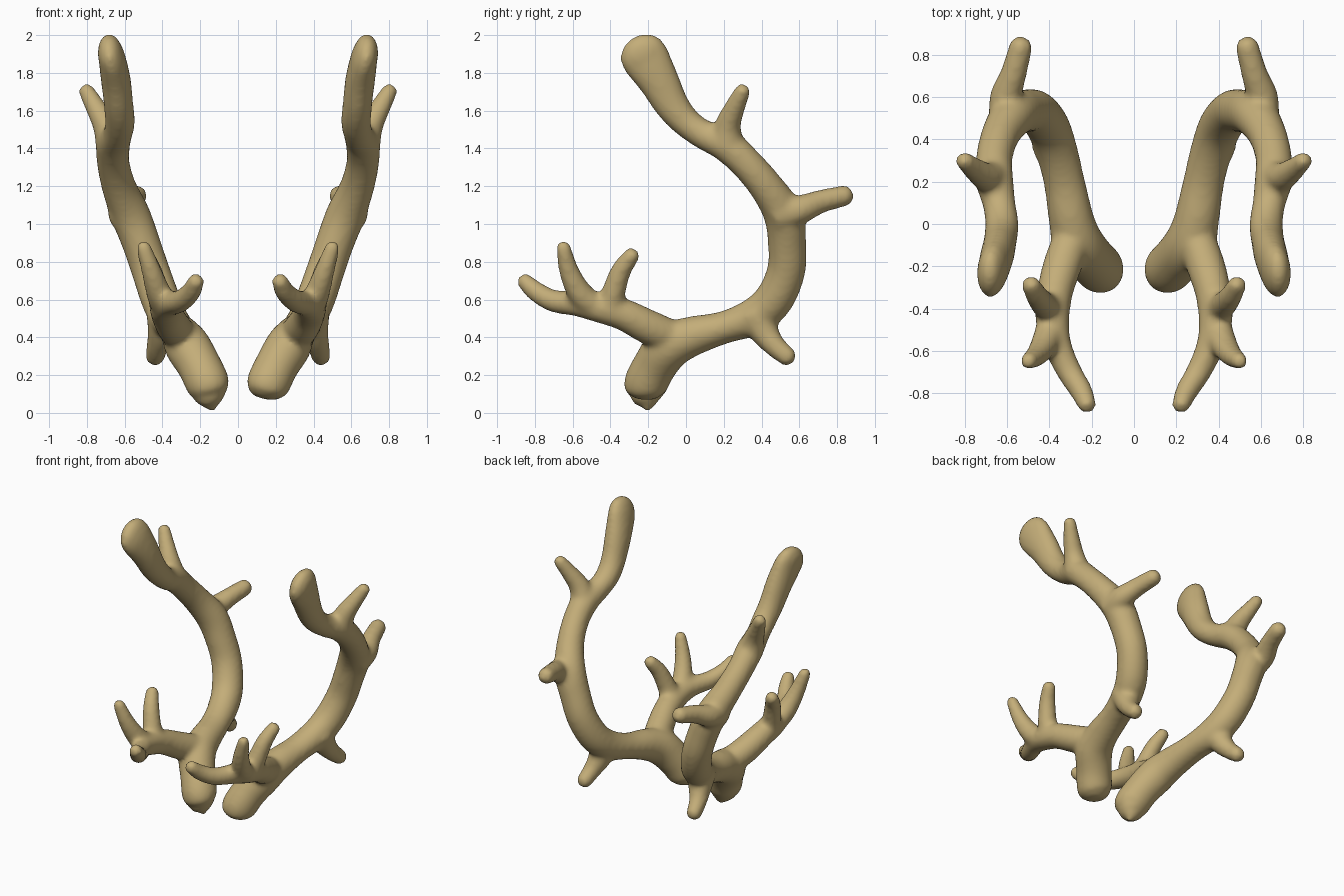
import bpy, bmesh, math
from mathutils import Vector

if "Cube" in bpy.data.objects:
    bpy.data.objects.remove(bpy.data.objects["Cube"])

# Antler branches for the +x side: (x, y, z, radius, sideways flattening)
BEAM = [(.135, -.225, .078, .055, 1), (.142, -.222, .105, .092, 1), (.158, -.215, .15, .116, 1),
        (.205, -.165, .25, .117, 1), (.265, -.09, .35, .122, 1), (.298, .03, .405, .107, 1),
        (.33, .2, .452, .087, 1.13), (.37, .36, .51, .1, 1), (.41, .465, .60, .104, 1),
        (.462, .53, .75, .102, 1), (.513, .535, .90, .102, 1), (.57, .515, 1.05, .105, 1),
        (.628, .43, 1.19, .092, 1), (.66, .32, 1.32, .087, 1), (.66, .21, 1.42, .09, 1),
        (.637, .09, 1.475, .078, 1), (.625, 0, 1.54, .08, 1), (.632, -.075, 1.63, .092, .85),
        (.645, -.14, 1.75, .108, .73), (.665, -.205, 1.86, .127, .56), (.675, -.225, 1.893, .128, .5)]
BROW = [(.29, -.06, .395, .09, 1), (.34, -.2, .455, .092, 1), (.375, -.33, .52, .085, 1),
        (.385, -.46, .557, .08, 1), (.36, -.58, .578, .067, 1), (.305, -.70, .592, .06, 1),
        (.25, -.79, .64, .054, 1), (.222, -.855, .697, .045, 1)]
TINES = [
    [(.385, -.46, .55, .07, 1), (.415, -.55, .62, .068, 1), (.455, -.615, .74, .055, 1),
     (.50, -.65, .878, .04, 1)],
    [(.385, -.40, .53, .075, 1), (.42, -.385, .63, .064, 1), (.455, -.345, .75, .055, 1),
     (.488, -.287, .835, .045, 1)],
    [(.385, .37, .52, .1, 1), (.405, .42, .42, .076, 1), (.425, .47, .355, .06, 1), (.44, .537, .297, .052, 1)],
    [(.59, .48, 1.05, .1, 1), (.605, .60, 1.075, .078, 1), (.57, .71, 1.118, .063, 1), (.535, .84, 1.15, .056, 1)],
    [(.665, .22, 1.41, .09, 1), (.70, .222, 1.52, .07, 1), (.755, .26, 1.62, .055, 1), (.803, .30, 1.705, .043, 1)],
]
# Jagged pedicle break, found on the -x side only
SHARD = [(.165, -.205, .17, .10, 1), (.15, -.21, .085, .085, 1), (.142, -.205, .045, .05, 1),
         (.137, -.205, .02, .02, 1)]


def spline(points, steps=6):
    """Catmull-Rom samples as (position, radius, flattening)."""
    p = [Vector(q) for q in points]
    p = [p[0] * 2 - p[1]] + p + [p[-1] * 2 - p[-2]]
    out = []
    for a, b, c, d in zip(p, p[1:], p[2:], p[3:]):
        for i in range(steps):
            t = i / steps
            out.append((b * 2 + (c - a) * t + (a * 2 - b * 5 + c * 4 - d) * t * t
                        + (b * 3 - a - c * 3 + d) * t ** 3) * .5)
    out.append(p[-2])
    return [(Vector(v[:3]), v[3], v[4]) for v in out]


def tube(bm, points, side, sides=20):
    """Round-tipped tapering tube, flat at its start."""
    path = spline(points)
    tip, r, f = path[-1]
    axis = (tip - path[-2][0]).normalized()
    for k in range(1, 6):
        a = math.pi / 2 * k / 5.3
        path.append((tip + axis * r * math.sin(a) * .85, r * math.cos(a), f))
    normal, rings = Vector((1, 0, .01)), []
    for i, (c, r, f) in enumerate(path):
        d = (path[min(i + 1, len(path) - 1)][0] - path[max(i - 1, 0)][0]).normalized()
        normal = (normal - d * normal.dot(d)).normalized()
        other = d.cross(normal)
        ring = []
        for j in range(sides):
            a = math.tau * j / sides
            o = (normal * math.cos(a) + other * math.sin(a)) * r
            ring.append(bm.verts.new((side * (c.x + o.x * f), c.y + o.y, c.z + o.z)))
        rings.append(ring)
    for lo, hi in zip(rings, rings[1:]):
        for j in range(sides):
            k = (j + 1) % sides
            bm.faces.new((lo[j], lo[k], hi[k], hi[j]))
    bm.faces.new(rings[0][::-1])
    bm.faces.new(rings[-1])


horn = bpy.data.materials.new("tan horn")
horn.diffuse_color = (.55, .42, .19, 1)
horn.use_nodes = True
horn.node_tree.nodes["Principled BSDF"].inputs["Base Color"].default_value = horn.diffuse_color


def antler(name, side, branches):
    bm = bmesh.new()
    for b in branches:
        tube(bm, b, side)
    bmesh.ops.recalc_face_normals(bm, faces=bm.faces)
    mesh = bpy.data.meshes.new(name)
    bm.to_mesh(mesh)
    bm.free()
    mesh.materials.append(horn)
    ob = bpy.data.objects.new(name, mesh)
    bpy.context.collection.objects.link(ob)
    # Fuse the branches into one skin and soften the forks
    fuse = ob.modifiers.new("fuse", 'REMESH')
    fuse.mode, fuse.voxel_size, fuse.use_smooth_shade = 'VOXEL', .015, True
    soft = ob.modifiers.new("soften", 'SMOOTH')
    soft.factor, soft.iterations = .5, 12


antler("right_antler", 1, [BEAM, BROW] + TINES)
antler("left_antler", -1, [BEAM, BROW, SHARD] + TINES)
